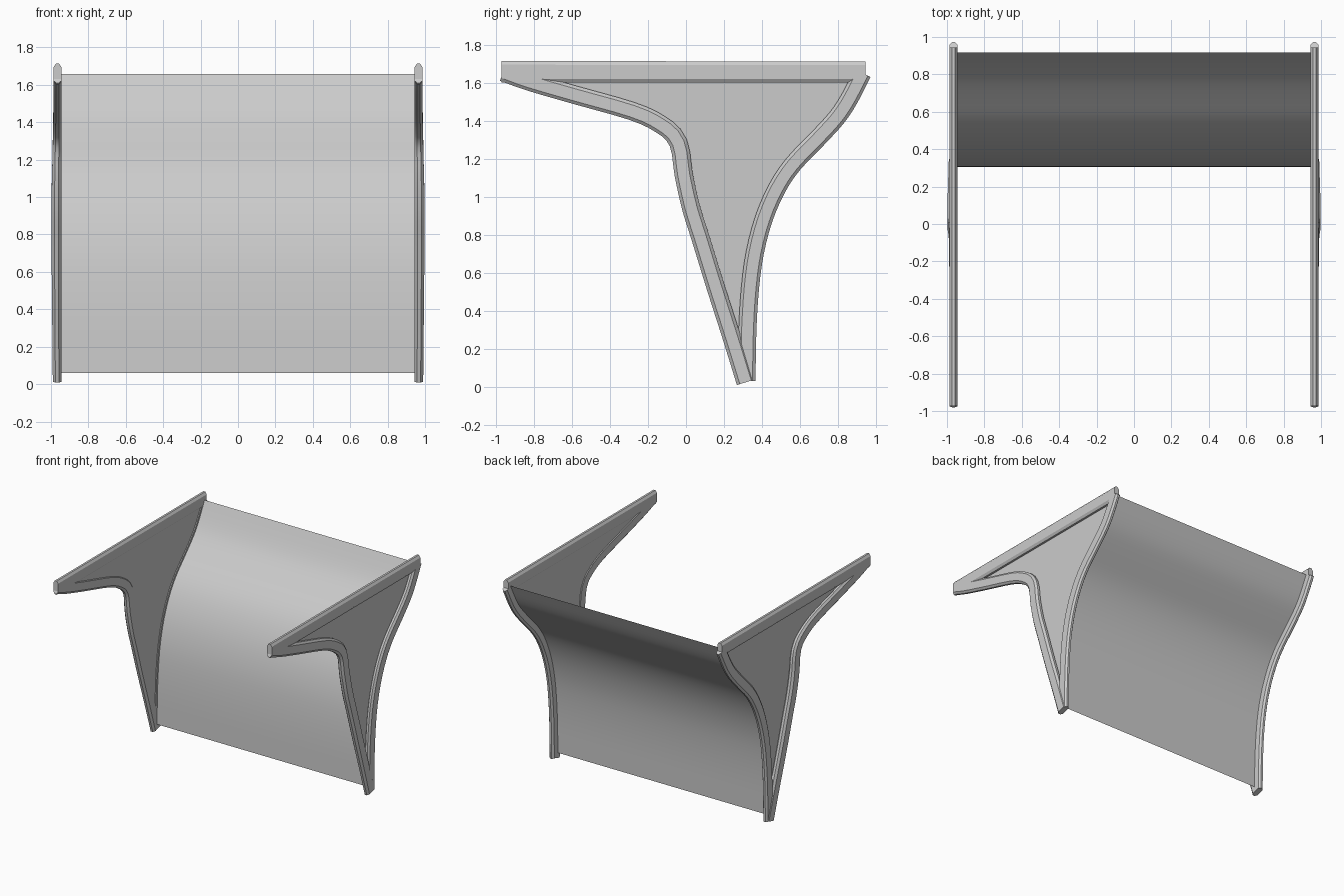
import bpy, bmesh, math
from mathutils import Vector

if "Cube" in bpy.data.objects:
    bpy.data.objects.remove(bpy.data.objects["Cube"])

# outer edges of the frame bars in the (y, z) plane
FRONT = [(-0.98, 1.61), (-0.84, 1.56), (-0.6, 1.49), (-0.3, 1.405), (-0.16, 1.34), (-0.085, 1.265),
         (-0.06, 1.11), (-0.02, 0.93), (0.03, 0.77), (0.11, 0.51), (0.19, 0.26), (0.268, 0.008)]
BACK = [(0.366, 0.03), (0.371, 0.3), (0.385, 0.52), (0.41, 0.7), (0.455, 0.87), (0.52, 1.02),
        (0.6, 1.14), (0.72, 1.265), (0.83, 1.385), (0.9, 1.49), (0.972, 1.63)]
TOP = [(0.945, 1.712), (-0.972, 1.714)]


def smooth_path(pts, n=3):
    """Catmull-Rom curve through the points."""
    p = [Vector(q) for q in pts]
    if len(p) < 3:
        return p
    p = [2 * p[0] - p[1]] + p + [2 * p[-1] - p[-2]]
    out = []
    for i in range(1, len(p) - 2):
        a, b, c, d = p[i - 1:i + 3]
        for k in range(n):
            t = k / n
            out.append(0.5 * (2 * b + (c - a) * t + (2 * a - 5 * b + 4 * c - d) * t * t
                              + (3 * b - a - 3 * c + d) * t ** 3))
    return out + [p[-2]]


def normals(path):
    res = []
    for i in range(len(path)):
        t = (path[min(i + 1, len(path) - 1)] - path[max(i - 1, 0)]).normalized()
        res.append(Vector((-t.y, t.x)))
    return res


def offset(path, d):
    return [p + n * d for p, n in zip(path, normals(path))]


def finish(bm, name, recalc=True):
    if recalc:
        bmesh.ops.recalc_face_normals(bm, faces=bm.faces)
    me = bpy.data.meshes.new(name)
    bm.to_mesh(me)
    bm.free()
    ob = bpy.data.objects.new(name, me)
    bpy.context.collection.objects.link(ob)
    bpy.context.view_layer.objects.active = ob
    ob.select_set(True)
    bpy.ops.object.shade_smooth_by_angle(angle=math.radians(25))
    ob.select_set(False)
    return ob


def bar(name, path, side, depth, bulge=0.0):
    """Chamfered bar swept along its outer edge, slightly thicker low down if bulged."""
    section = [(0, -.4), (0, .4), (.17, 1), (.83, 1), (1, .4), (1, -.4), (.83, -1), (.17, -1)]
    bm = bmesh.new()
    rings = []
    for p, n in zip(path, normals(path)):
        f = max(0, min(1, (1.45 - p.y) / 0.4)) * min(1, 0.4 + p.y)
        half = 0.021 + bulge * f
        ring = []
        for u, v in section:
            q = p + n * u * depth
            ring.append(bm.verts.new((side * (0.944 + half + v * half), q.x, q.y)))
        rings.append(ring)
    for a, b in zip(rings, rings[1:]):
        for i in range(8):
            j = (i + 1) % 8
            bm.faces.new((a[i], a[j], b[j], b[i]))
    bm.faces.new(rings[0])
    bm.faces.new(rings[-1])
    return finish(bm, name)


front, back, top = smooth_path(FRONT), smooth_path(BACK), smooth_path(TOP)

for side, label in ((-1, "left"), (1, "right")):
    # frame bars
    bar(label + "_front_bar", front, side, 0.096, 0.005)
    bar(label + "_back_bar", back, side, 0.094)
    bar(label + "_top_bar", top, side, 0.112)
    # thin side panel, nearly flush with the inner face of the frame
    bm = bmesh.new()
    outline = offset(front, 0.048) + offset(back, 0.047)
    face = bm.faces.new([bm.verts.new((side * 0.949, p.x, p.y)) for p in outline])
    face.normal_update()
    if face.normal.x * side < 0:
        face.normal_flip()
    bmesh.ops.triangulate(bm, faces=bm.faces[:])
    finish(bm, label + "_side_panel", False)

# curved back sheet spanning the two frames
bm = bmesh.new()
rows = [[bm.verts.new((x, p.x, max(p.y, 0.06))) for x in (-0.955, 0.955)] for p in offset(back, 0.062)]
for a, b in zip(rows, rows[1:]):
    bm.faces.new((a[0], a[1], b[1], b[0]))
finish(bm, "back_sheet", False)
